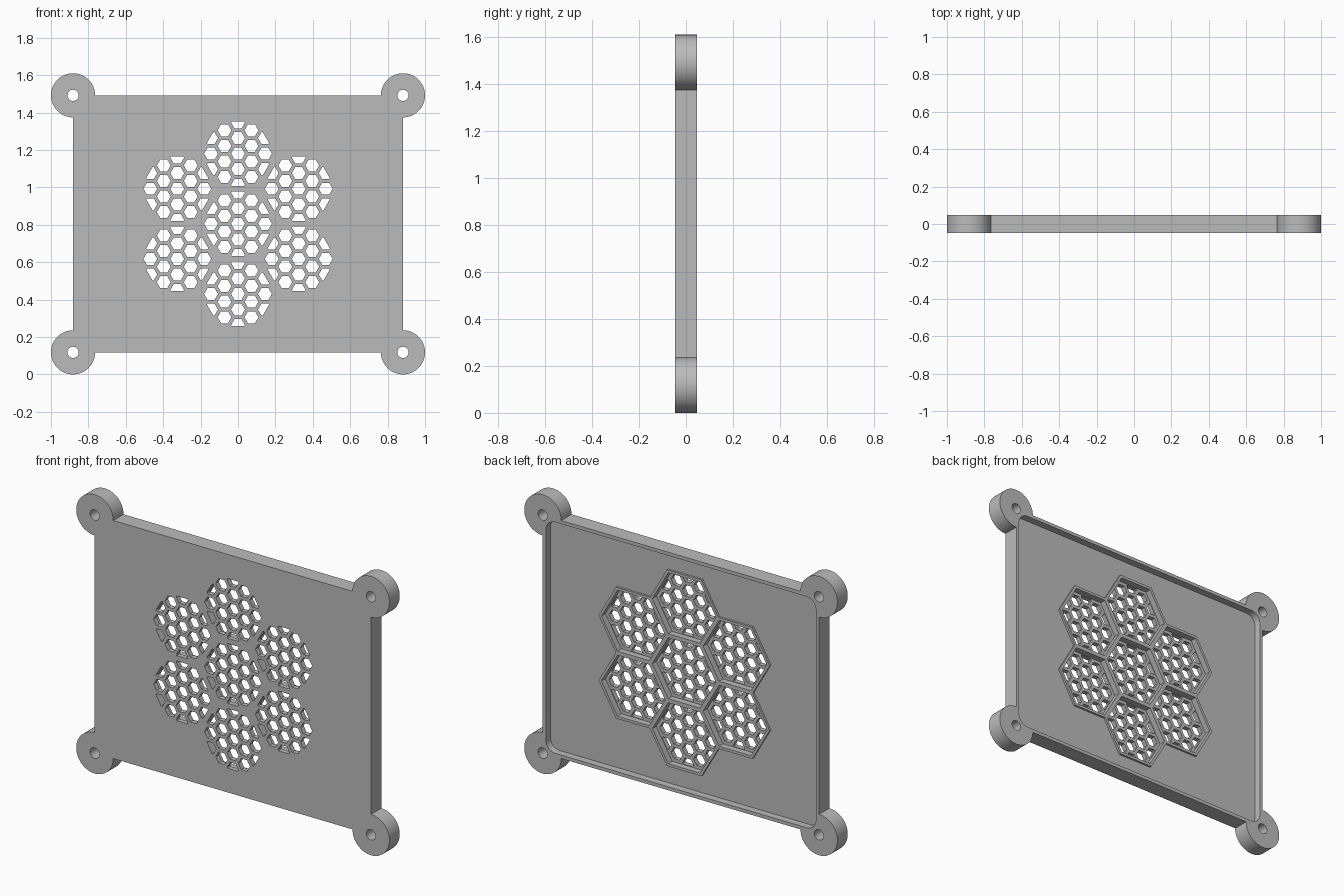
import bpy, bmesh, math
from mathutils import Vector

if "Cube" in bpy.data.objects:
    bpy.data.objects.remove(bpy.data.objects["Cube"])

CZ = 0.805                 # centre height
HX, HZ, HY = 0.882, 0.687, 0.047   # plate half sizes
EAR, BORE = 0.118, 0.03    # mounting ear and screw hole radii
PITCH = 0.375              # spacing of the hexagonal cells
FLOOR, RIM, SKIN = 0.005, 0.017, -0.019   # depths along y

grey = bpy.data.materials.new("grey plastic")
grey.diffuse_color = (0.5, 0.5, 0.5, 1)
grey.use_nodes = True
grey.node_tree.nodes["Principled BSDF"].inputs["Base Color"].default_value = grey.diffuse_color


def arc(cx, cz, r, a0, a1, n):
    return [(cx + r * math.cos(math.radians(a0 + (a1 - a0) * i / n)),
             cz + r * math.sin(math.radians(a0 + (a1 - a0) * i / n))) for i in range(n + 1)]


def hexagon(cx, cz, r):
    return arc(cx, cz, r, 0, 300, 5)


def prisms(name, outlines, y0, y1):
    """Extrude (x, z) outlines along y into one object."""
    bm = bmesh.new()
    for pts in outlines:
        a = [bm.verts.new((x, y0, z + CZ)) for x, z in pts]
        b = [bm.verts.new((x, y1, z + CZ)) for x, z in pts]
        bm.faces.new(a)
        bm.faces.new(b[::-1])
        for i in range(len(pts)):
            j = (i + 1) % len(pts)
            bm.faces.new((a[j], a[i], b[i], b[j]))
    bmesh.ops.recalc_face_normals(bm, faces=bm.faces)
    me = bpy.data.meshes.new(name)
    bm.to_mesh(me)
    bm.free()
    me.materials.append(grey)
    ob = bpy.data.objects.new(name, me)
    bpy.context.collection.objects.link(ob)
    return ob


def clip(poly, hexa):
    """Trim a convex outline to a hexagon."""
    for i in range(6):
        p, q = Vector(hexa[i]), Vector(hexa[(i + 1) % 6])
        n = Vector((p.y - q.y, q.x - p.x))
        out = []
        for k in range(len(poly)):
            s, e = Vector(poly[k - 1]), Vector(poly[k])
            ds, de = (s - p).dot(n), (e - p).dot(n)
            if (ds >= 0) != (de >= 0):
                out.append(tuple(s.lerp(e, ds / (ds - de))))
            if de >= 0:
                out.append(tuple(e))
        poly = out
        if len(poly) < 3:
            return []
    return poly


def combine(target, tool, operation):
    m = target.modifiers.new("combine", 'BOOLEAN')
    m.operation, m.solver, m.object = operation, 'EXACT', tool
    bpy.context.view_layer.objects.active = target
    bpy.ops.object.modifier_apply(modifier=m.name)
    bpy.data.objects.remove(tool)


# plate outline with a three-quarter round ear on each corner
corners = [(1, 1, -90), (-1, 1, 0), (-1, -1, 90), (1, -1, 180)]
outline = []
for sx, sz, a in corners:
    outline += arc(sx * HX, sz * HZ, EAR, a, a + 270, 48)
plate = prisms("vent_plate", [outline], -HY, HY)

# rounded shallow tray in the back
tray = []
for sx, sz, a in corners:
    tray += arc(sx * (HX - 0.08), sz * (HZ - 0.08), 0.06, a + 90, a + 180, 10)
combine(plate, prisms("tray_cutter", [tray], FLOOR, 0.1), 'DIFFERENCE')

# screw holes
bores = [arc(sx * HX, sz * HZ, BORE, 0, 348.75, 31) for sx, sz, a in corners]
combine(plate, prisms("bore_cutter", bores, -0.1, 0.1), 'DIFFERENCE')

# seven hexagonal cells: raised frames, pockets, then honeycomb holes
cells = [(0, 0)] + [(PITCH * math.cos(math.radians(a)), PITCH * math.sin(math.radians(a)))
                    for a in range(30, 390, 60)]
for cx, cz in cells:
    frame = prisms("cell_frame", [hexagon(cx, cz, 0.221)], FLOOR - 0.01, RIM)
    combine(plate, frame, 'UNION')
pockets = [hexagon(cx, cz, 0.203) for cx, cz in cells]
combine(plate, prisms("pocket_cutter", pockets, SKIN, 0.1), 'DIFFERENCE')

holes = []
step = 0.0832
for cx, cz in cells:
    border = hexagon(cx, cz, 0.199)
    for i in range(-2, 3):
        for j in range(-3, 4):
            x = cx + i * step * math.sqrt(3) / 2
            z = cz + (j + 0.5 * (i % 2)) * step
            h = clip(hexagon(x, z, 0.037), border)
            if h:
                holes.append(h)
combine(plate, prisms("honeycomb_cutter", holes, -0.1, 0.1), 'DIFFERENCE')

# smooth round walls, keep sharp edges
plate.select_set(True)
bpy.context.view_layer.objects.active = plate
bpy.ops.object.shade_smooth_by_angle(angle=math.radians(30))
